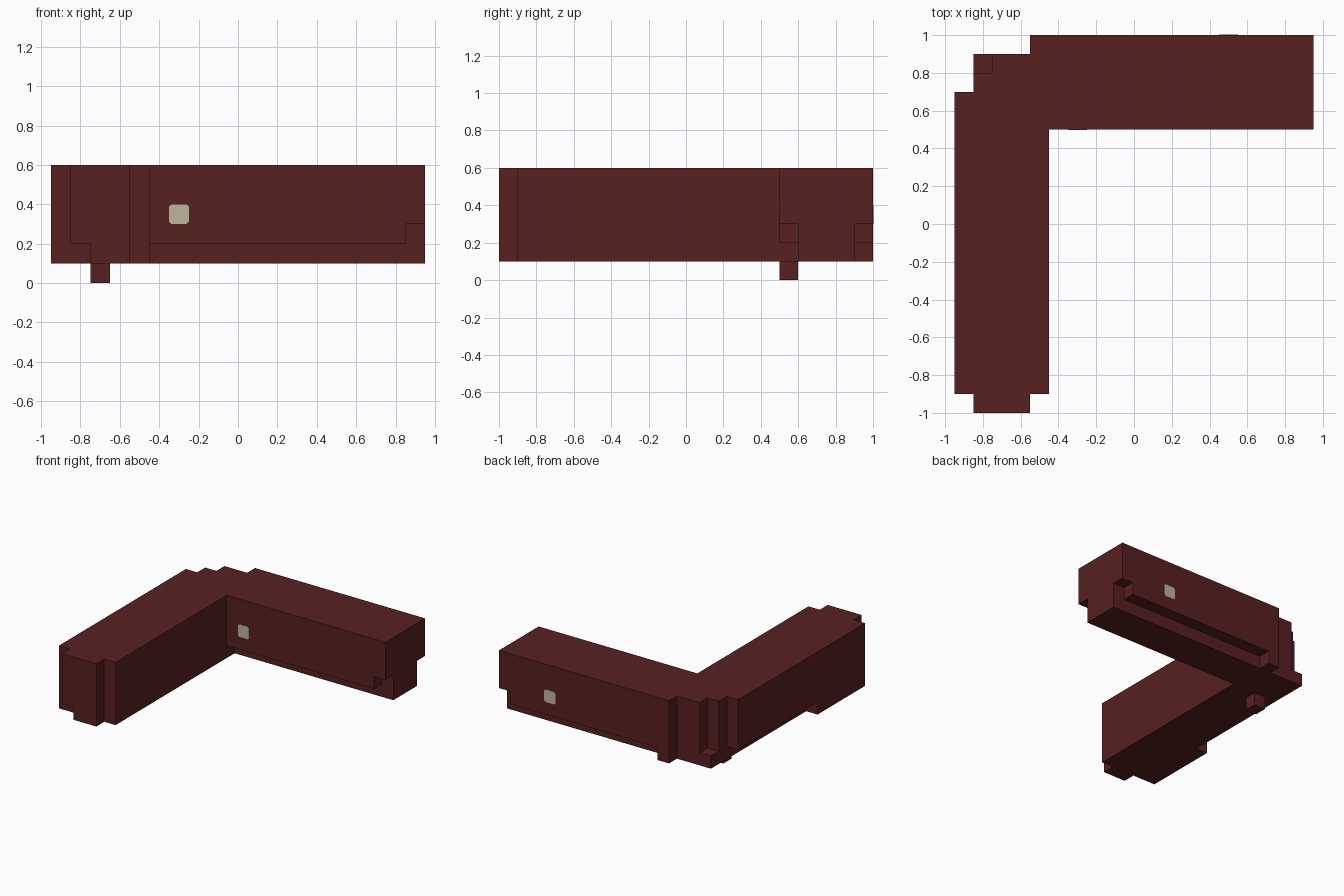
import bpy
import bmesh

default_cube = bpy.data.objects.get("Cube")
if default_cube:
    bpy.data.objects.remove(default_cube, do_unlink=True)


def make_material(name, colour):
    material = bpy.data.materials.new(name)
    material.use_nodes = True
    material.diffuse_color = (*colour, 1)
    shader = material.node_tree.nodes["Principled BSDF"]
    shader.inputs["Base Color"].default_value = (*colour, 1)
    shader.inputs["Roughness"].default_value = 0.9
    return material


dark_red = make_material("dark red", (0.098, 0.015, 0.015))
cream = make_material("cream", (0.51, 0.46, 0.34))


def extrude_outline(name, outline, bottom, top, material):
    """Raise a flat outline in x and y into a closed solid."""
    bm = bmesh.new()
    base = bm.faces.new([bm.verts.new((x, y, bottom)) for x, y in outline])
    result = bmesh.ops.extrude_face_region(bm, geom=[base], use_keep_orig=True)
    raised = [v for v in result["geom"] if isinstance(v, bmesh.types.BMVert)]
    bmesh.ops.translate(bm, verts=raised, vec=(0, 0, top - bottom))
    bmesh.ops.recalc_face_normals(bm, faces=bm.faces)
    mesh = bpy.data.meshes.new(name)
    bm.to_mesh(mesh)
    bm.free()
    mesh.materials.append(material)
    obj = bpy.data.objects.new(name, mesh)
    bpy.context.collection.objects.link(obj)
    return obj


def make_box(name, xs, ys, zs, material=dark_red):
    (left, right), (front, back) = xs, ys
    corners = [(left, front), (right, front), (right, back), (left, back)]
    return extrude_outline(name, corners, zs[0], zs[1], material)


def cut_box(target, xs, ys, zs):
    """Carve a box out of the target, then drop the cutter."""
    cutter = make_box("cutter", xs, ys, zs)
    cutter.hide_render = True
    modifier = target.modifiers.new("notch", "BOOLEAN")
    modifier.operation = "DIFFERENCE"
    modifier.solver = "EXACT"
    modifier.object = cutter
    bpy.context.view_layer.objects.active = target
    bpy.ops.object.modifier_apply(modifier=modifier.name)
    bpy.data.objects.remove(cutter, do_unlink=True)


# Angled beam: one long arm, a stepped corner and a side arm
beam_outline = [
    (-.95, -.9), (-.85, -.9), (-.85, -1), (-.55, -1), (-.55, -.9),
    (-.45, -.9), (-.45, .5), (.95, .5), (.95, 1), (-.55, 1),
    (-.55, .9), (-.85, .9), (-.85, .7), (-.95, .7),
]
beam = extrude_outline("angled_beam", beam_outline, .1, .6, dark_red)

# Undercut ledges on both sides of the side arm, taller at its tip
for ys in ((.4, .6), (.9, 1.1)):
    cut_box(beam, (-.45, .85), ys, (0, .2))
    cut_box(beam, (.85, 1.1), ys, (0, .3))

# Undercut along the outer wall of the long arm
cut_box(beam, (-1.1, -.85), (-.3, .8), (0, .2))

# Lower corner notch on the front panel
cut_box(beam, (-.9, -.75), (-1.1, -.9), (0, .2))

# Corner post cut away above its foot
cut_box(beam, (-.9, -.75), (.8, 1), (.2, .7))

# Small peg under the corner
make_box("bottom_peg", (-.75, -.65), (.5, .6), (0, .11))


# Thin studs with clipped corners on the side arm walls
def make_stud(name, centre, wall, outward):
    half, clip, depth = .05, .012, .004
    inner = half - clip
    outline = []
    for sx, sz in ((1, 1), (-1, 1), (-1, -1), (1, -1)):
        pair = [(half * sx, inner * sz), (inner * sx, half * sz)]
        outline += pair if sx * sz > 0 else pair[::-1]
    stud = extrude_outline(name, outline, -depth, depth / 2, cream)
    for vert in stud.data.vertices:
        x, z, out = vert.co
        vert.co = (centre[0] + x, wall + outward * out, centre[1] + z)
    if outward > 0:
        stud.data.flip_normals()


make_stud("front_stud", (-.3, .35), .5, -1)
make_stud("back_stud", (.5, .35), 1, 1)
